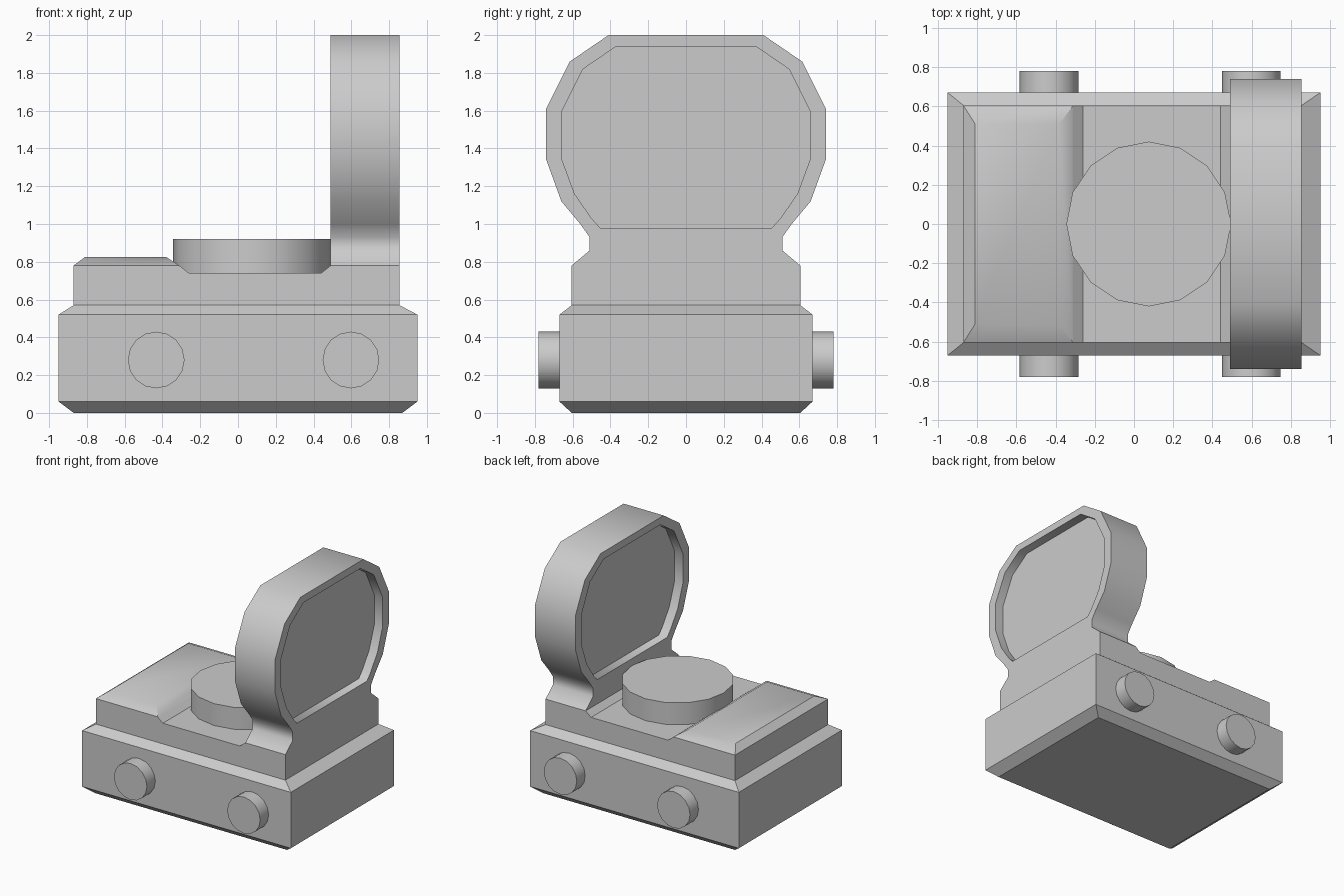
import bpy, bmesh, math

if "Cube" in bpy.data.objects:
    bpy.data.objects.remove(bpy.data.objects["Cube"])


def finish(name, bm, angle):
    bmesh.ops.recalc_face_normals(bm, faces=bm.faces[:])
    mesh = bpy.data.meshes.new(name)
    bm.to_mesh(mesh)
    bm.free()
    obj = bpy.data.objects.new(name, mesh)
    bpy.context.collection.objects.link(obj)
    if angle:
        smooth(obj, angle)
    return obj


def smooth(obj, angle):
    bpy.ops.object.select_all(action='DESELECT')
    obj.select_set(True)
    bpy.context.view_layer.objects.active = obj
    bpy.ops.object.shade_smooth_by_angle(angle=math.radians(angle))


def loft(name, rings, angle=0):
    """Join equal-length point rings with quads and cap both ends."""
    bm = bmesh.new()
    loops = [[bm.verts.new(p) for p in ring] for ring in rings]
    n = len(loops[0])
    for a, b in zip(loops, loops[1:]):
        for i in range(n):
            j = (i + 1) % n
            bm.faces.new((a[i], a[j], b[j], b[i]))
    bm.faces.new(loops[0])
    bm.faces.new(loops[-1])
    return finish(name, bm, angle)


def rect(x0, x1, y, z):
    return [(x0, -y, z), (x1, -y, z), (x1, y, z), (x0, y, z)]


def circle(r):
    return [(r * math.cos(k * math.pi / 8), r * math.sin(k * math.pi / 8))
            for k in range(16)]


def mirrored(half):
    return half + [(-y, z) for y, z in reversed(half)]


# Chamfered lower base
loft("base", [rect(-0.87, 0.87, 0.605, 0), rect(-0.95, 0.95, 0.67, 0.06),
              rect(-0.95, 0.95, 0.67, 0.52), rect(-0.87, 0.855, 0.605, 0.57)])

# Upper body with a shallow channel across it
profile = [(-0.87, 0.57), (0.855, 0.57), (0.855, 0.78), (0.49, 0.78),
           (0.44, 0.74), (-0.26, 0.74), (-0.31, 0.78), (-0.87, 0.78)]
loft("upper_body", [[(x, y, z) for x, z in profile] for y in (-0.605, 0.605)])

# Raised pad with softly sloping borders
loft("raised_pad", [rect(-0.87, -0.31, 0.605, 0.78),
                    rect(-0.81, -0.38, 0.51, 0.825)], 35)

# Round disc sitting in the channel
loft("disc", [[(0.075 + x, y, z) for x, y in circle(0.42)]
              for z in (0.74, 0.92)], 40)

# Side buttons, two on each side
for side, s in (("front", -1), ("back", 1)):
    for label, cx in (("left", -0.433), ("right", 0.598)):
        loft(f"{side}_{label}_button",
             [[(cx + x, y * s, 0.28 + z) for x, z in circle(0.15)]
              for y in (0.66, 0.78)], 40)

# Upright ring-shaped panel with a waist at the bottom
outer = mirrored([(0.605, 0.78), (0.51, 0.86), (0.51, 0.93), (0.56, 1.0),
                  (0.66, 1.12), (0.74, 1.34), (0.74, 1.61), (0.615, 1.86),
                  (0.41, 2.0)])
panel = loft("upright_panel", [[(x, y, z) for y, z in outer]
                               for x in (0.49, 0.855)])

# Recess on both faces of the panel
inner = mirrored([(0.455, 0.98), (0.50, 1.03), (0.59, 1.16), (0.66, 1.35),
                  (0.66, 1.59), (0.545, 1.82), (0.37, 1.94)])
bpy.context.view_layer.objects.active = panel
for x0, x1 in ((0.40, 0.565), (0.78, 0.95)):
    cutter = loft("recess_cutter", [[(x, y, z) for y, z in inner]
                                    for x in (x0, x1)])
    cutter.hide_render = True
    mod = panel.modifiers.new("recess", 'BOOLEAN')
    mod.operation = 'DIFFERENCE'
    mod.solver = 'EXACT'
    mod.object = cutter
    bpy.ops.object.modifier_apply(modifier=mod.name)
    bpy.data.objects.remove(cutter)
smooth(panel, 60)
